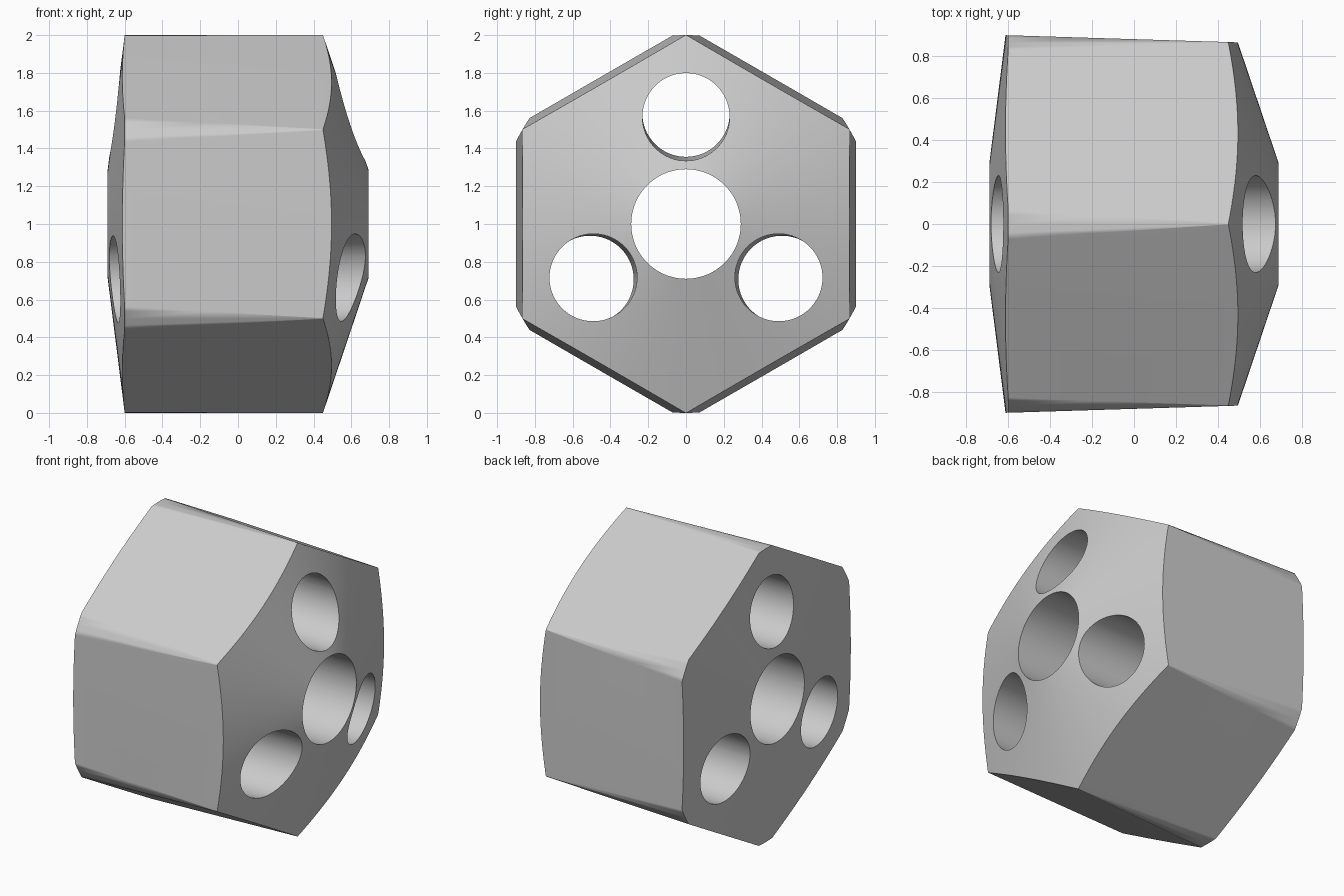
import bpy
import bmesh
from math import sin, cos, pi, radians
from mathutils import Matrix

cube = bpy.data.objects.get("Cube")
if cube:
    bpy.data.objects.remove(cube, do_unlink=True)

# One plain grey for the whole block
grey = bpy.data.materials.new("plain grey")
grey.use_nodes = True
color = (0.6, 0.6, 0.6, 1)
grey.diffuse_color = color
grey.node_tree.nodes["Principled BSDF"].inputs["Base Color"].default_value = color


def loft(name, rings, sides, turn=0):
    """Solid along x from rings of (x, radius, radial offset), turned about x."""
    bm = bmesh.new()
    loops = []
    for x, radius, offset in rings:
        angles = [2 * pi * i / sides for i in range(sides)]
        loops.append([bm.verts.new((x, radius * sin(a), offset + radius * cos(a)))
                      for a in angles])
    for a, b in zip(loops, loops[1:]):
        for i in range(sides):
            j = (i + 1) % sides
            bm.faces.new((a[i], a[j], b[j], b[i]))
    bm.faces.new(loops[0])
    bm.faces.new(loops[-1])
    bmesh.ops.recalc_face_normals(bm, faces=bm.faces)
    bmesh.ops.rotate(bm, verts=bm.verts, matrix=Matrix.Rotation(radians(turn), 3, 'X'))
    mesh = bpy.data.meshes.new(name)
    bm.to_mesh(mesh)
    bm.free()
    mesh.materials.append(grey)
    obj = bpy.data.objects.new(name, mesh)
    bpy.context.collection.objects.link(obj)
    return obj


def combine(target, tool, operation):
    """Apply a boolean and discard the tool."""
    tool.hide_render = True
    mod = target.modifiers.new(operation, 'BOOLEAN')
    mod.operation = operation
    mod.solver = 'EXACT'
    mod.object = tool
    bpy.context.view_layer.objects.active = target
    bpy.ops.object.modifier_apply(modifier=mod.name)
    bpy.data.objects.remove(tool, do_unlink=True)


# Slightly tapered hexagonal block, trimmed to a turned shape with conical ends
block = loft("drilled_hex_block", [(-0.8, 1.046, 0), (0.8, 0.989, 0)], 6)
turned = loft("turned_envelope", [(-0.701, 0.2, 0), (-0.6, 1, 0),
                                  (0.45, 1, 0), (0.72, 0.2, 0)], 144)
combine(block, turned, 'INTERSECT')

# Central bore
combine(block, loft("centre_bore", [(-0.9, 0.29, 0), (0.9, 0.29, 0)], 96), 'DIFFERENCE')

# Three slightly slanted bores around it
for turn in (0, 120, 240):
    bore = loft("side_bore", [(-0.9, 0.231, 0.59), (0.9, 0.231, 0.562)], 80, turn)
    combine(block, bore, 'DIFFERENCE')

# Stand the block on the ground and smooth the curved faces
block.data.transform(Matrix.Translation((0, 0, 1)))
bpy.ops.object.select_all(action='DESELECT')
block.select_set(True)
bpy.context.view_layer.objects.active = block
bpy.ops.object.shade_smooth_by_angle(angle=radians(30))
weighted = block.modifiers.new("even_shading", 'WEIGHTED_NORMAL')
weighted.keep_sharp = True
